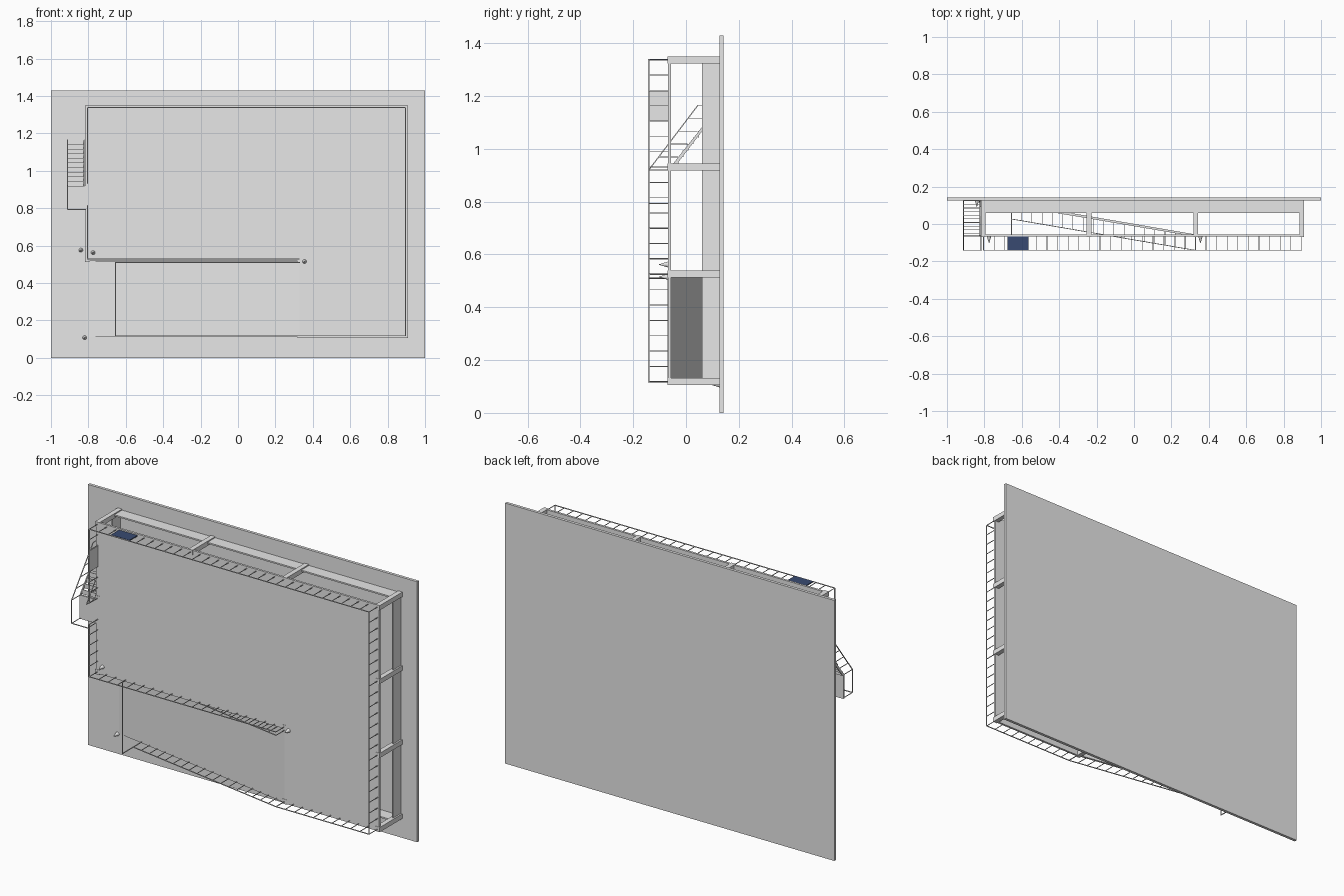
import bpy, bmesh, math
from mathutils import Vector, Matrix

if "Cube" in bpy.data.objects:
    bpy.data.objects.remove(bpy.data.objects["Cube"])


def mat(name, c):
    m = bpy.data.materials.new(name)
    m.diffuse_color = (*c, 1)
    m.use_nodes = True
    m.node_tree.nodes["Principled BSDF"].inputs["Base Color"].default_value = m.diffuse_color
    return m


GREY = mat("concrete_grey", (0.8, 0.8, 0.8))
BLUE = mat("sign_blue", (0.04, 0.068, 0.165))

GROUND, TOP, RAIL_Y = 0.126, -0.068, -0.141   # levels: "up" is -y
H = TOP - RAIL_Y


def finish(bm, name, m):
    bmesh.ops.recalc_face_normals(bm, faces=bm.faces)
    me = bpy.data.meshes.new(name)
    bm.to_mesh(me)
    bm.free()
    me.materials.append(m)
    ob = bpy.data.objects.new(name, me)
    bpy.context.collection.objects.link(ob)
    return ob


def add_box(bm, x0, x1, y0, y1, z0, z1):
    M = Matrix.Translation(((x0+x1)/2, (y0+y1)/2, (z0+z1)/2)) @ Matrix.Diagonal((x1-x0, y1-y0, z1-z0, 1))
    bmesh.ops.create_cube(bm, size=1, matrix=M)


def box(name, m, *b):
    bm = bmesh.new()
    add_box(bm, *b)
    return finish(bm, name, m)


def add_bar(bm, p, q, w=0.004):
    p, q = Vector(p), Vector(q)
    d = q - p
    M = Matrix.Translation((p+q)/2) @ d.to_track_quat('Z', 'Y').to_matrix().to_4x4() @ Matrix.Diagonal((w, w, d.length, 1))
    bmesh.ops.create_cube(bm, size=1, matrix=M)


def prism(name, m, pts, axis, a, b):
    # extrude a profile along x (points are y,z), y (x,z) or z (x,y)
    put = {'x': lambda u, v: (a, u, v), 'y': lambda u, v: (u, a, v), 'z': lambda u, v: (u, v, a)}[axis]
    bm = bmesh.new()
    f = bm.faces.new([bm.verts.new(put(u, v)) for u, v in pts])
    r = bmesh.ops.extrude_face_region(bm, geom=[f])
    shift = Vector([(b - a) if k == axis else 0 for k in 'xyz'])
    bmesh.ops.translate(bm, vec=shift, verts=[g for g in r['geom'] if isinstance(g, bmesh.types.BMVert)])
    return finish(bm, name, m)


def railing(name, p, q, step=0.058):
    # posts on the floor line p-q and a top bar
    p, q = Vector(p), Vector(q)
    up = Vector((0, -H, 0))
    bm = bmesh.new()
    n = max(1, round((q-p).length / step))
    for k in range(n+1):
        a = p.lerp(q, k/n)
        add_bar(bm, a, a+up, 0.003)
    add_bar(bm, p+up, q+up)
    return finish(bm, name, GREY)


# ground plate
box("ground_plate", GREY, -1, 1, GROUND, 0.142, 0, 1.43)

# L-shaped upper deck
L, R, B, T, CX, CZ = -0.815, 0.905, 0.108, 1.348, 0.33, 0.518
prism("deck", GREY, [(L, CZ), (CX, CZ), (CX, B), (R, B), (R, T), (L, T)], 'y', TOP, TOP+0.012)

# columns on a grid, leaving out the ramp bay; only the outer ones rise past the deck
bm = bmesh.new()
for x in (-0.806, -0.24, 0.33, 0.897):
    for z in (0.119, 0.526, 0.932, 1.337):
        if x < 0 and z < 0.5:
            continue
        inner = abs(x) < 0.5 and 0.5 < z < 1.2 and (x, z) != (0.33, 0.526)
        z0 = max(z-0.013, CZ) if x == -0.24 else z-0.013
        add_box(bm, x-0.013, x+0.013, TOP+0.006 if inner else TOP-0.002, GROUND, z0, z+0.013)
finish(bm, "columns", GREY)

# low walls under the deck
bm = bmesh.new()
w0, w1 = 0.06, GROUND
add_box(bm, L+.004, R-.004, w0, w1, T-0.012, T-0.004)
add_box(bm, R-0.012, R-.004, w0, w1, B, T-.004)
add_box(bm, L+.004, L+0.012, w0, w1, CZ, T-.004)
add_box(bm, CX, R-.004, w0, w1, B+.004, B+0.012)
finish(bm, "low_walls", GREY)

# ramp
prism("ramp", GREY, [(CX, TOP), (CX, TOP+0.012), (-0.73, GROUND), (-0.81, GROUND)], 'z', B+.004, CZ-0.003)


def ramp_y(x):
    return TOP + (CX-x)/(CX+0.81)*(GROUND-TOP)


# railings, posts lined up on opposite sides
i = 0.01
X0, X1, ZB, ZT = L+i, R-i, B+i, T-i
sx, sz = (X1-X0)/30, (ZT-ZB)/21
railing("rail_back", (X0, TOP, ZT), (X1, TOP, ZT), sx)
railing("rail_right", (X1, TOP, ZB), (X1, TOP, ZT), sz)
railing("rail_front", (X0+20*sx, TOP, ZB), (X1, TOP, ZB), sx)
railing("rail_ramp_edge", (X0, TOP, CZ+i), (X0+20*sx, TOP, CZ+i), sx)
railing("rail_left_lower", (X0, TOP, CZ+i), (X0, TOP, ZT-9*sz), sz)
railing("rail_left_upper", (X0, TOP, ZT-7*sz), (X0, TOP, ZT), sz)
for nm, z in (("outer", B+i), ("inner", CZ-0.008)):
    railing("rail_ramp_"+nm, (-0.655, ramp_y(-0.655), z), (CX, TOP, z), sx)

# height limit frame over the ramp entrance
bm = bmesh.new()
for z in (B+i, CZ-0.008):
    add_bar(bm, (-0.655, ramp_y(-0.655), z), (-0.655, TOP, z))
add_bar(bm, (-0.655, TOP, B+i), (-0.655, TOP, CZ-0.008))
finish(bm, "height_limit_frame", GREY)

# stair with landing on the left side
SX0, SX1, Z0, Z1 = -0.915, -0.822, 0.92, 1.165
box("stair_landing", GREY, SX0, L, TOP, TOP+0.01, 0.79, Z0)
for nm, x in (("outer", SX0), ("inner", SX1-0.005)):
    prism("stair_stringer_"+nm, GREY, [(TOP, Z0), (TOP+0.016, Z0), (GROUND, Z1-0.014), (GROUND, Z1)], 'x', x, x+0.005)
bm = bmesh.new()
N = 10
for k in range(N):
    y = TOP + (k+1)/N*(GROUND-TOP)
    z = Z0 + k/N*(Z1-Z0)
    add_box(bm, SX0+.002, SX1-.002, y-0.003, y, z, z+0.025)
finish(bm, "stair_treads", GREY)
for nm, x in (("outer", SX0+.003), ("inner", SX1)):
    railing("stair_rail_"+nm, (x, TOP, Z0), (x, GROUND-0.008, Z1), 0.06)
railing("landing_rail_side", (SX0+.003, TOP, 0.793), (SX0+.003, TOP, Z0), 0.13)
railing("landing_rail_end", (SX0+.003, TOP, 0.793), (L, TOP, 0.793), 0.1)

# information signs: grey backing, blue outer face
box("sign_back_board", GREY, -0.675, -0.563, -0.138, -0.066, ZT-0.003, ZT)
box("sign_back_face", BLUE, -0.675, -0.563, -0.138, -0.066, ZT, ZT+0.003)
box("sign_left_board", GREY, X0, X0+0.003, -0.138, -0.066, 1.107, 1.22)
box("sign_left_face", BLUE, X0-0.003, X0, -0.138, -0.066, 1.107, 1.22)

# small marker cones
bm = bmesh.new()
for x, y, z in ((-0.775, TOP, 0.562), (0.355, TOP, 0.515), (-0.84, GROUND, 0.576), (-0.82, GROUND, 0.108)):
    M = Matrix.Translation((x, y-0.017, z)) @ Matrix.Rotation(math.radians(90), 4, 'X')
    bmesh.ops.create_cone(bm, cap_ends=True, segments=12, radius1=0.011, radius2=0.001, depth=0.034, matrix=M)
finish(bm, "marker_cones", GREY)
